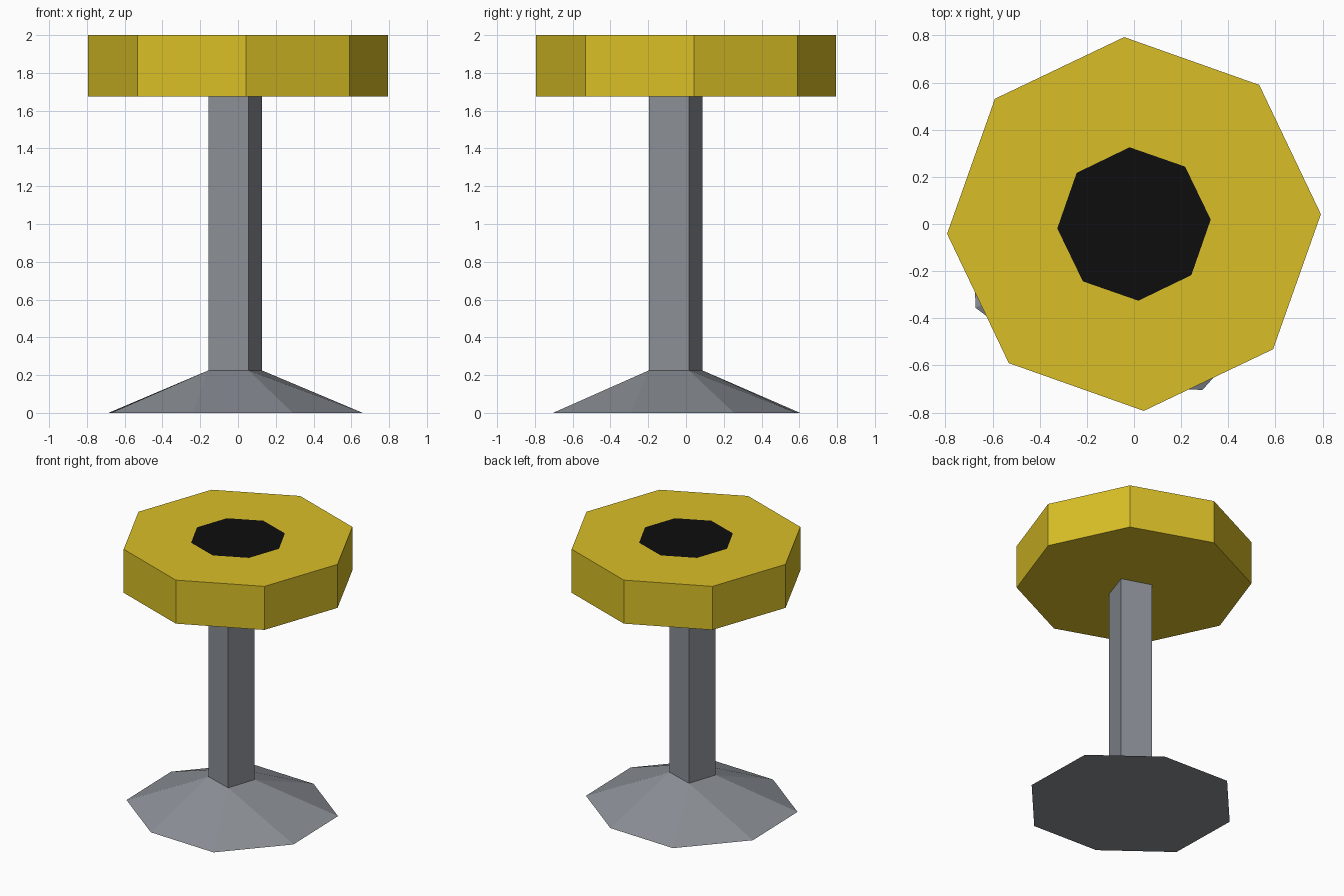
import bpy
import bmesh
from math import cos, sin, radians
from mathutils import Vector

cube = bpy.data.objects.get("Cube")
if cube:
    bpy.data.objects.remove(cube, do_unlink=True)


def material(name, rgb):
    mat = bpy.data.materials.new(name)
    mat.use_nodes = True
    mat.diffuse_color = (*rgb, 1)
    mat.node_tree.nodes["Principled BSDF"].inputs["Base Color"].default_value = (*rgb, 1)
    return mat


yellow = material("yellow", (0.69, 0.52, 0.02))
grey = material("grey", (0.26, 0.277, 0.306))
black = material("black", (0.004, 0.004, 0.004))


def polygon(sides, radius, angle, z, centre=(0, 0)):
    turns = [radians(angle + 360 * i / sides) for i in range(sides)]
    return [Vector((centre[0] + radius * cos(t), centre[1] + radius * sin(t), z)) for t in turns]


def bridge(bm, low, high):
    n = len(low)
    for i in range(n):
        j = (i + 1) % n
        bm.faces.new((low[i], low[j], high[j], high[i]))


def ring(bm, points):
    return [bm.verts.new(p) for p in points]


def finish(bm, name, *mats):
    bmesh.ops.recalc_face_normals(bm, faces=bm.faces)
    mesh = bpy.data.meshes.new(name)
    bm.to_mesh(mesh)
    bm.free()
    for mat in mats:
        mesh.materials.append(mat)
    obj = bpy.data.objects.new(name, mesh)
    bpy.context.collection.objects.link(obj)


# Octagonal seat with a dark inset centre face
bm = bmesh.new()
bottom = ring(bm, polygon(8, 0.794, 3, 1.675))
rim = ring(bm, polygon(8, 0.794, 3, 2))
inner = ring(bm, polygon(8, 0.326, 3.3, 2))
bm.faces.new(bottom)
bridge(bm, bottom, rim)
bridge(bm, rim, inner)
bm.faces.new(inner).material_index = 1
finish(bm, "seat", yellow, black)

# Square post, slightly off centre
post_centre = (-0.015, -0.055)
bm = bmesh.new()
low = ring(bm, polygon(4, 0.158, 26.5, 0.225, post_centre))
high = ring(bm, polygon(4, 0.158, 26.5, 1.675, post_centre))
bridge(bm, low, high)
bm.faces.new(low)
bm.faces.new(high)
finish(bm, "post", grey)

# Flared foot: an eight-sided outline narrowing to the square post
half = [(0.66, 0.305), (0.228, 0.634), (-0.303, 0.654), (-0.673, 0.24)]
outline = half + [(-x, -y) for x, y in half]
bm = bmesh.new()
floor = ring(bm, [Vector((x - 0.0125, y - 0.05, 0)) for x, y in outline])
neck = ring(bm, polygon(4, 0.158, 26.5, 0.225, post_centre))
bm.faces.new(floor)
bm.faces.new(neck)
for i in range(4):
    a, b, c = floor[2 * i], floor[2 * i + 1], floor[(2 * i + 2) % 8]
    bm.faces.new((a, b, neck[i]))
    bm.faces.new((b, c, neck[(i + 1) % 4], neck[i]))
finish(bm, "foot", grey)
